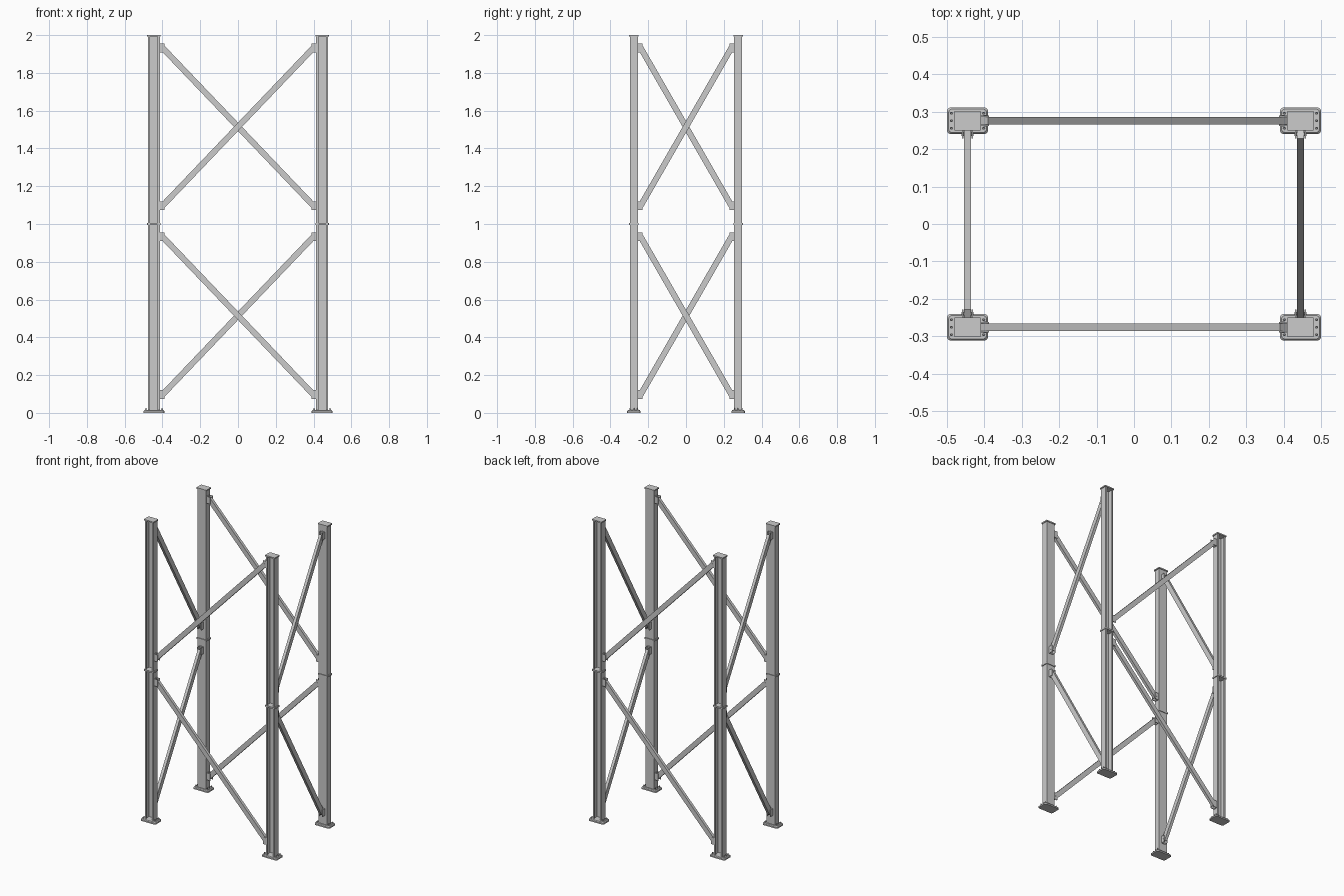
import bpy, bmesh
from math import pi, sin, cos, atan2, hypot
from mathutils import Matrix, Vector

if "Cube" in bpy.data.objects:
    bpy.data.objects.remove(bpy.data.objects["Cube"])

CX, CY = 0.445, 0.276          # column centres
HX, HY = 0.031, 0.021          # column half sizes


def finish(name, bm, matrix=Matrix()):
    bmesh.ops.recalc_face_normals(bm, faces=bm.faces)
    me = bpy.data.meshes.new(name)
    bm.to_mesh(me)
    bm.free()
    ob = bpy.data.objects.new(name, me)
    bpy.context.collection.objects.link(ob)
    ob.matrix_world = matrix
    return ob


def add_prism(bm, pts, z0, z1):
    """Extrude a 2D outline upwards from z0 to z1."""
    face = bm.faces.new([bm.verts.new((x, y, z0)) for x, y in pts])
    out = bmesh.ops.extrude_face_region(bm, geom=[face])
    top = [g for g in out["geom"] if isinstance(g, bmesh.types.BMVert)]
    bmesh.ops.translate(bm, vec=(0, 0, z1 - z0), verts=top)
    return top


def add_box(bm, size, centre, rot=Matrix()):
    m = Matrix.Translation(centre) @ rot @ Matrix.Diagonal((*size, 1))
    bmesh.ops.create_cube(bm, size=1, matrix=m)


def ring(r, n):
    return [(r * cos(2 * pi * i / n), r * sin(2 * pi * i / n)) for i in range(n)]


def rounded(hx, hy, r, n=5):
    pts = []
    for q, (sx, sy) in enumerate(((1, 1), (-1, 1), (-1, -1), (1, -1))):
        for i in range(n + 1):
            a = (q + i / n) * pi / 2
            pts.append((sx * (hx - r) + r * cos(a), sy * (hy - r) + r * sin(a)))
    return pts


def column(tag, x, y):
    # lipped channel, open towards the outside front or back
    s = 1 if y > 0 else -1
    t, lip = 0.004, 0.011
    half = [(HX, -HY), (HX, HY), (HX - lip, HY), (HX - lip, HY - t),
            (HX - t, HY - t), (HX - t, -HY + t)]
    outline = half + [(-a, b) for a, b in reversed(half)]
    for level, z0, z1 in (("lower", 0.012, 0.996), ("upper", 1.004, 1.995)):
        bm = bmesh.new()
        add_prism(bm, [(a, b * s) for a, b in outline], z0, z1)
        finish(f"{tag}_{level}_column", bm, Matrix.Translation((x, y, 0)))

    # splice plates between sections and cap plate on top
    for name, z0, z1 in (("splice_plate", 0.995, 1.005), ("cap_plate", 1.992, 2.0)):
        bm = bmesh.new()
        add_prism(bm, rounded(0.036, 0.0255, 0.002, 2), z0, z1)
        finish(f"{tag}_{name}", bm, Matrix.Translation((x, y, 0)))

    # rounded foot with a sloped upper rim
    bm = bmesh.new()
    add_prism(bm, rounded(0.055, 0.0355, 0.011), 0, 0.009)
    top = add_prism(bm, rounded(0.055, 0.0355, 0.011), 0.009, 0.014)
    bmesh.ops.scale(bm, vec=(0.92, 0.88, 1), verts=top)
    bmesh.ops.remove_doubles(bm, verts=bm.verts, dist=1e-5)
    inner = [f for f in bm.faces if all(abs(v.co.z - 0.009) < 1e-4 for v in f.verts)]
    bmesh.ops.delete(bm, geom=inner, context="FACES_ONLY")
    finish(f"{tag}_foot", bm, Matrix.Translation((x, y, 0)))

    # foot bolts
    bm = bmesh.new()
    for bx in (-0.043, 0.043):
        for by in (-0.02, 0, 0.02):
            for r, n, z0, z1 in ((0.0045, 6, 0.013, 0.019), (0.0025, 8, 0.019, 0.026)):
                add_prism(bm, [(bx + a, by + b) for a, b in ring(r, n)], z0, z1)
    finish(f"{tag}_foot_bolts", bm, Matrix.Translation((x, y, 0)))


def bracket(name, side, z, span, off, turn):
    # back plate, two cheeks and a cross bolt
    bm = bmesh.new()
    h, depth = 0.046, 0.026
    add_box(bm, (0.004, 0.029, h), (side * (span - 0.002), -off, z))
    for s in (-1, 1):
        add_box(bm, (depth, 0.004, h), (side * (span - depth / 2), -off + s * 0.0125, z))
    m = Matrix.Translation((side * (span - 0.016), -off, z)) @ Matrix.Rotation(pi / 2, 4, "X")
    bmesh.ops.create_cone(bm, cap_ends=True, segments=8, radius1=0.004,
                          radius2=0.004, depth=0.031, matrix=m)
    finish(name, bm, turn)


def face_bracing(tag, turn, span, off):
    # one diagonal per storey, alternating in direction
    for level, base, hi in (("lower", 0, -1), ("upper", 1, 1)):
        zl, zh = base + 0.097, base + 0.932
        for side, z, end in ((hi, zh, "top"), (-hi, zl, "bottom")):
            bracket(f"{tag}_{level}_{end}_bracket", side, z, span, off, turn)
        run = 2 * (span - 0.015)
        rise = zh - zl
        bm = bmesh.new()
        add_box(bm, (hypot(run, rise) + 0.008, 0.019, 0.031),
                (0, -off, (zl + zh) / 2), Matrix.Rotation(-hi * atan2(rise, run), 4, "Y"))
        finish(f"{tag}_{level}_brace", bm, turn)


# four columns
for sx, nx in ((-1, "left"), (1, "right")):
    for sy, ny in ((-1, "front"), (1, "back")):
        column(f"{ny}_{nx}", sx * CX, sy * CY)

# bracing turned around the four faces
for k, tag in enumerate(("front", "right", "back", "left")):
    span, off = (CY - HY, CX) if k % 2 else (CX - HX, CY)
    face_bracing(tag, Matrix.Rotation(k * pi / 2, 4, "Z"), span, off)
